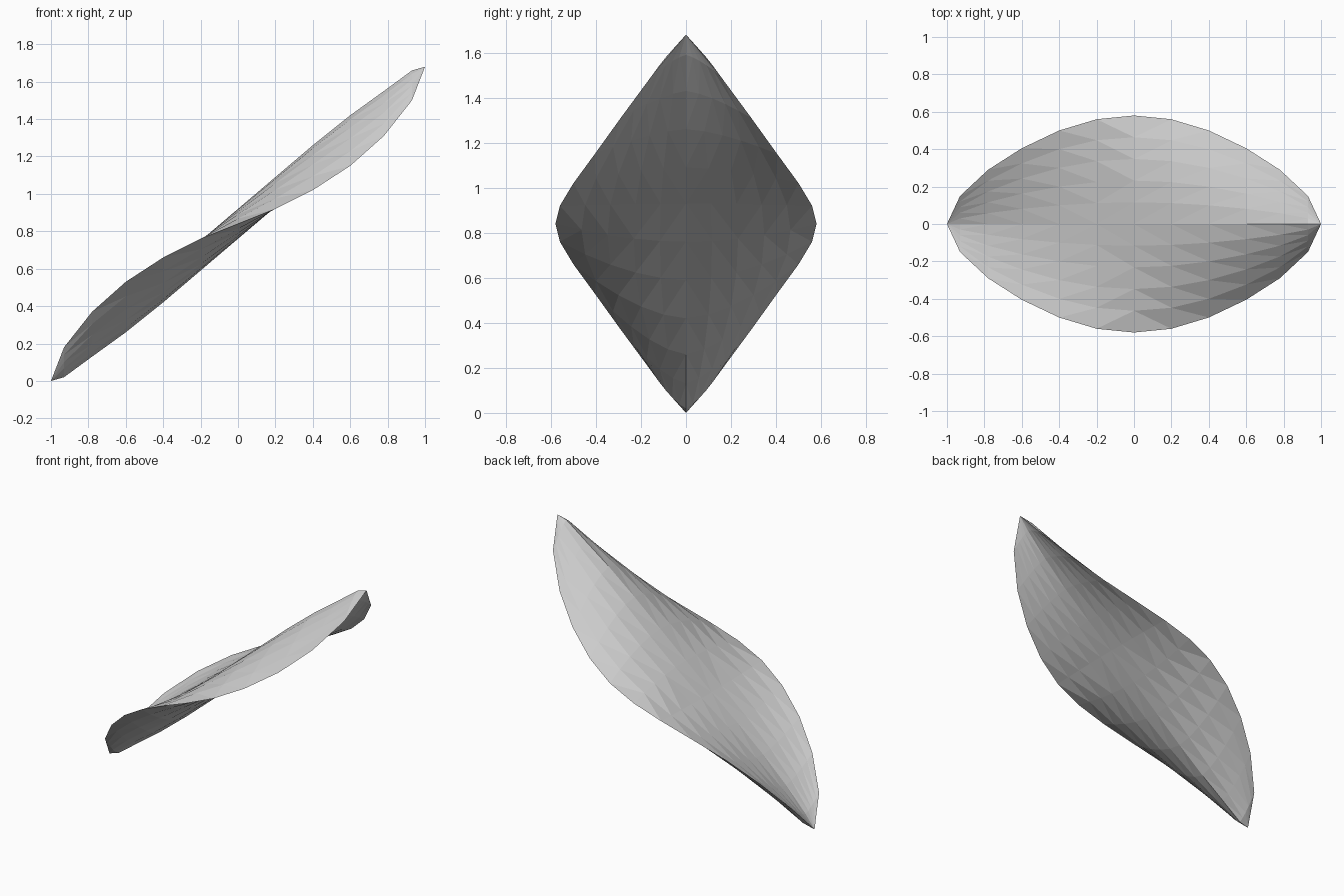
import bpy, bmesh

if "Cube" in bpy.data.objects:
    bpy.data.objects.remove(bpy.data.objects["Cube"])

H = 1.68  # total height
# Stations along the leaf: x, half width, rim height, upper sheet centre height
STATIONS = [
    (-1.00, 0.00, 0.00, 0.00), (-0.93, 0.15, 0.18, 0.09),
    (-0.78, 0.29, 0.37, 0.25), (-0.60, 0.405, 0.53, 0.42),
    (-0.40, 0.50, 0.66, 0.59), (-0.20, 0.56, 0.76, 0.75),
    (0.00, 0.58, 0.84, 0.92), (0.20, 0.56, 0.92, 1.09),
    (0.40, 0.50, 1.02, 1.26), (0.60, 0.405, 1.15, 1.42),
    (0.78, 0.29, 1.31, 1.55), (0.93, 0.15, 1.50, 1.66),
    (1.00, 0.00, 1.68, 1.68),
]
N = 5  # facets from the spine to each rim


def add_sheet(bm, upper):
    """One curved sheet, creased at the ends and rounded in the middle."""
    rows = []
    for i, (x, w, rim, top) in enumerate(STATIONS):
        centre = top if upper else H - STATIONS[-1 - i][3]
        power = 1.9 - 0.6 * abs(x)
        row = []
        for j in range(-N, N + 1):
            t = j / N
            z = rim + (centre - rim) * (1 - abs(t) ** power)
            row.append(bm.verts.new((x, w * t, z)))
        rows.append(row)
    for a, b in zip(rows, rows[1:]):
        for j in range(2 * N):
            quad = [a[j], b[j], b[j + 1], a[j + 1]]
            bm.faces.new(quad if upper else quad[::-1])


# Twisted hollow leaf: two sheets meeting along the rim
bm = bmesh.new()
add_sheet(bm, True)
add_sheet(bm, False)
bmesh.ops.remove_doubles(bm, verts=bm.verts, dist=0.001)
bmesh.ops.triangulate(bm, faces=bm.faces)
bmesh.ops.recalc_face_normals(bm, faces=bm.faces)
mesh = bpy.data.meshes.new("twisted_leaf")
bm.to_mesh(mesh)
bm.free()
leaf = bpy.data.objects.new("twisted_leaf", mesh)
bpy.context.collection.objects.link(leaf)
